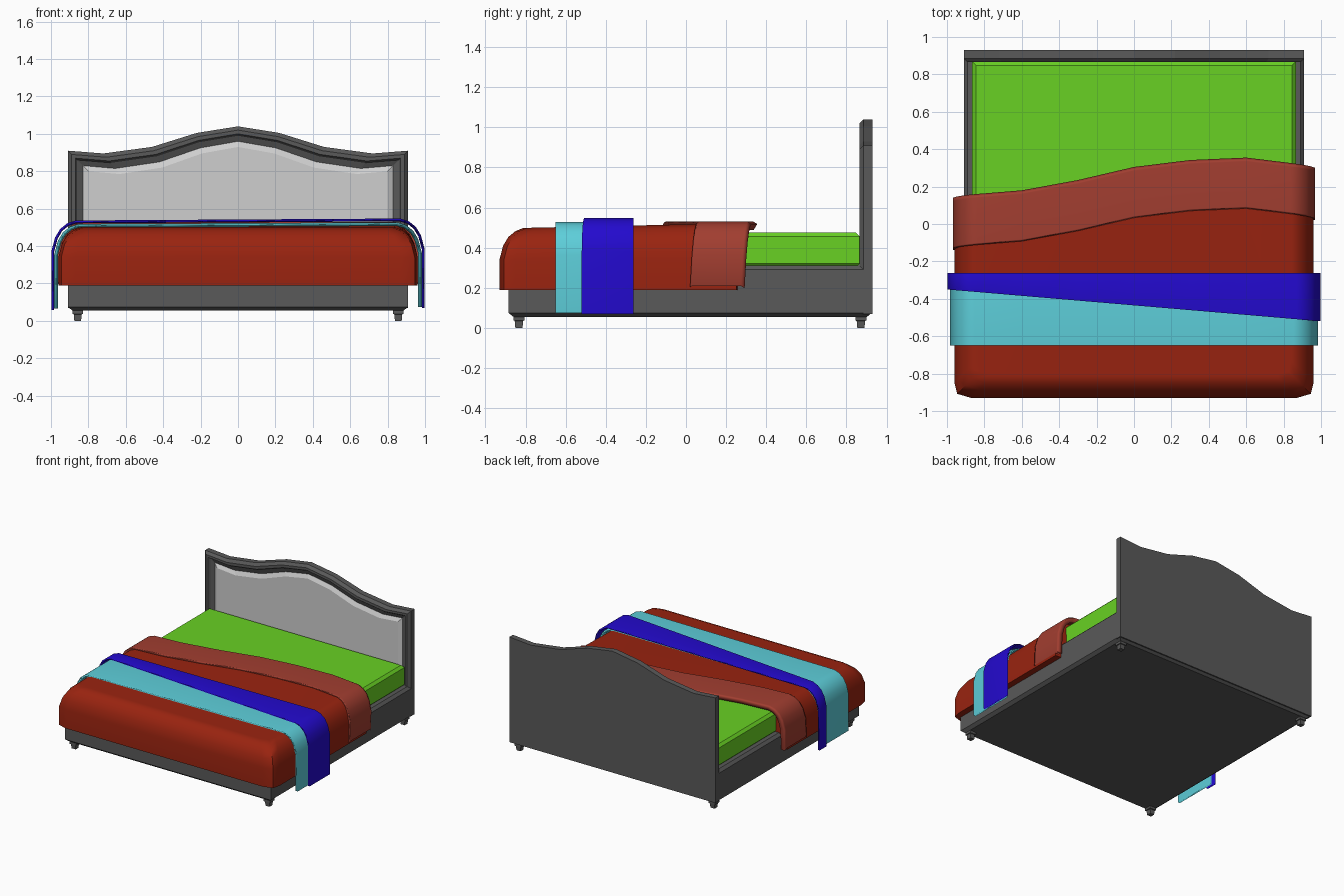
import bpy
import math

cube = bpy.data.objects.get("Cube")
if cube:
    bpy.data.objects.remove(cube, do_unlink=True)


def material(name, r, g, b):
    m = bpy.data.materials.new(name)
    m.use_nodes = True
    m.diffuse_color = (r, g, b, 1)
    m.node_tree.nodes["Principled BSDF"].inputs["Base Color"].default_value = (r, g, b, 1)
    return m


GREY = material("frame grey", 0.10, 0.10, 0.10)
PANEL = material("panel light grey", 0.62, 0.62, 0.62)
GREEN = material("mattress green", 0.14, 0.64, 0.017)
RED = material("duvet red", 0.32, 0.017, 0.005)
ROSE = material("fold rose red", 0.36, 0.048, 0.030)
CYAN = material("throw cyan", 0.11, 0.62, 0.70)
BLUE = material("throw blue", 0.017, 0.003, 0.62)


def build(name, verts, faces, mats):
    me = bpy.data.meshes.new(name)
    me.from_pydata(verts, [], faces)
    for m in mats:
        me.materials.append(m)
    ob = bpy.data.objects.new(name, me)
    bpy.context.collection.objects.link(ob)
    return ob


def soften(ob):
    bpy.ops.object.select_all(action="DESELECT")
    ob.select_set(True)
    bpy.context.view_layer.objects.active = ob
    bpy.ops.object.shade_smooth_by_angle(angle=math.radians(40))
    ob.modifiers.new("Weighted Normal", "WEIGHTED_NORMAL").keep_sharp = True


def loft(name, rings, *mats):
    """Join counter-clockwise rings (seen from the last ring's side) and cap both ends."""
    n = len(rings[0])
    verts = [p for ring in rings for p in ring]
    faces = [tuple(reversed(range(n)))]
    for j in range(len(rings) - 1):
        for i in range(n):
            k = (i + 1) % n
            faces.append((j * n + i, j * n + k, (j + 1) * n + k, (j + 1) * n + i))
    faces.append(tuple(range((len(rings) - 1) * n, len(rings) * n)))
    return build(name, verts, faces, mats)


def block(name, x0, x1, y0, y1, steps, mat):
    """Rectangular stack; steps are (height, inset)."""
    rings = [[(x0 + d, y0 + d, z), (x1 - d, y0 + d, z), (x1 - d, y1 - d, z), (x0 + d, y1 - d, z)]
             for z, d in steps]
    return loft(name, rings, mat)


# Base, mattress and feet
block("bed_base", -0.91, 0.91, -0.885, 0.927,
      [(0.055, 0.025), (0.075, 0), (0.29, 0), (0.31, 0.02)], GREY)
block("mattress", -0.865, 0.865, -0.84, 0.868,
      [(0.30, 0.02), (0.32, 0), (0.455, 0), (0.475, 0.02)], GREEN)
for side, x in (("right", -0.857), ("left", 0.857)):
    for end, y in (("front", -0.833), ("back", 0.872)):
        block(f"{end}_{side}_foot", x - 0.028, x + 0.028, y - 0.028, y + 0.028,
              [(0, 0.01), (0.035, 0.007), (0.037, 0), (0.06, 0)], GREY)

# Headboard: arched outline stepped inward to a raised panel
CREST = [(0.91, 0.91), (0.72, 0.895), (0.46, 0.93), (0.22, 1.005), (0, 1.04)]
CREST += [(-x, z) for x, z in reversed(CREST[:-1])]


def outline(inset, y):
    s = (0.91 - inset) / 0.91
    pts = [(-0.91 * s, y, 0.07), (0.91 * s, y, 0.07)]
    return pts + [(x * s, y, z - inset) for x, z in CREST]


STEPS = [(0, 0.93), (0, 0.885), (0.02, 0.865), (0.04, 0.865), (0.05, 0.88),
         (0.08, 0.892), (0.11, 0.876)]
headboard = loft("headboard", [outline(d, y) for d, y in STEPS], GREY, PANEL)
panel_start = 1 + (len(STEPS) - 2) * (len(CREST) + 2)
for p in headboard.data.polygons:
    p.material_index = 1 if p.index >= panel_start else 0

# Wavy back edge shared by the duvet and its fold
WAVE = [(-0.97, 0.15), (-0.6, 0.18), (-0.3, 0.235), (0, 0.305),
        (0.3, 0.342), (0.6, 0.355), (0.97, 0.31)]


def wave(x):
    x = max(-0.97, min(0.97, x))
    for (xa, ya), (xb, yb) in zip(WAVE, WAVE[1:]):
        if x <= xb:
            return ya + (yb - ya) * (x - xa) / (xb - xa)


# Duvet: rounded stack whose top rises slightly to the back
def duvet_ring(z, o):
    s = (0.96 - o) / 0.96
    pts = [(-0.96, -0.85), (-0.945, -0.908), (-0.87, -0.93),
           (0.87, -0.93), (0.945, -0.908), (0.96, -0.85)]
    ring = [(x * s, y + o) for x, y in pts]
    ring += [(x * s, wave(x) - 0.06) for x in (0.96, 0.6, 0.3, 0, -0.3, -0.6, -0.96)]
    lift = max(0, z - 0.34) / 0.16 * 0.022
    return [(x, y, z + lift * (y + 0.83)) for x, y in ring]


duvet = loft("duvet", [duvet_ring(z, o) for z, o in
                       ((0.19, 0), (0.34, 0), (0.41, 0.018), (0.455, 0.045),
                        (0.483, 0.08), (0.498, 0.12))], RED)
soften(duvet)


# Cloth draped over the bed, hanging at both sides
def drape(name, w, top, bottom, thick, rows, mat, tilt=0.0):
    """rows are (edge function of x, drop in height)."""
    half = [(w, bottom), (w, top - 0.165), (w - 0.02, top - 0.09), (w - 0.047, top - 0.045),
            (w - 0.085, top - 0.015), (w - 0.13, top), (0.6, top), (0.3, top)]
    section = [(-x, z) for x, z in half] + [(0, top)] + list(reversed(half))
    n = len(section)
    verts = []
    for edge, drop in rows:
        for x, z in section:
            shift = -0.018 * (top - z) / (top - bottom) if drop is not None else 0
            verts.append((x, edge(x) + shift, z - (drop or 0) + tilt * x))
    faces = [(j * n + i, j * n + i + 1, (j + 1) * n + i + 1, (j + 1) * n + i)
             for j in range(len(rows) - 1) for i in range(n - 1)]
    ob = build(name, verts, faces, [mat])
    mod = ob.modifiers.new("Thickness", "SOLIDIFY")
    mod.thickness = thick
    mod.offset = -1
    mod.use_even_offset = True
    soften(ob)


drape("duvet_fold", 0.968, 0.53, 0.21, 0.035,
      [(lambda x: wave(x) - 0.272, 0.006), (lambda x: wave(x) - 0.262, 0),
       (lambda x: wave(x) - 0.02, 0), (wave, 0.012)], ROSE)
drape("cyan_throw", 0.983, 0.523, 0.07, 0.02,
      [(lambda x: -0.65, None), (lambda x: -0.29, None)], CYAN, 0.005)
drape("blue_throw", 0.998, 0.542, 0.064, 0.015,
      [(lambda x: -0.435 - 0.085 * x, None), (lambda x: -0.262, None)], BLUE, 0.006)
